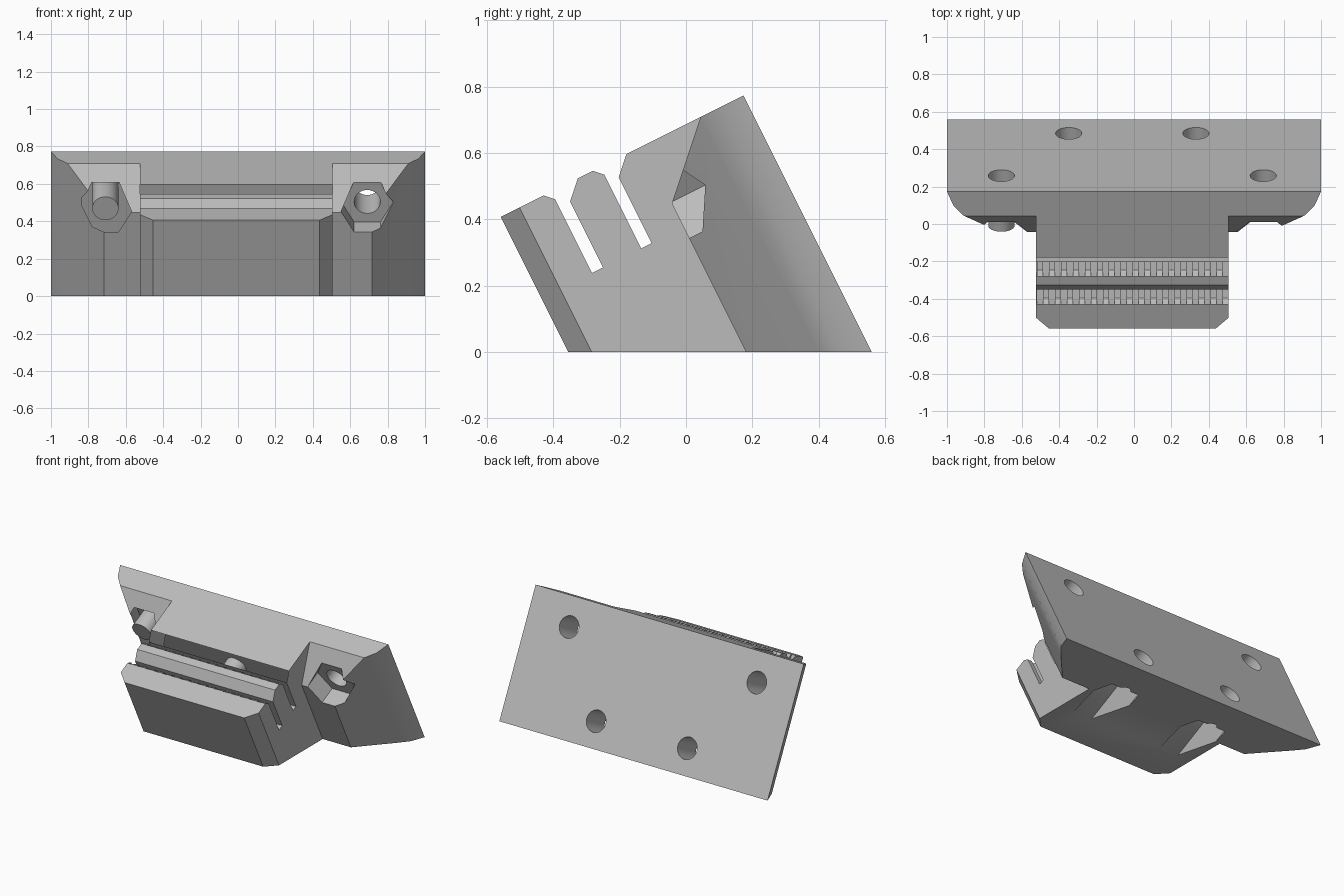
import bpy, bmesh, math
from mathutils import Matrix, Vector

cube = bpy.data.objects.get("Cube")
if cube:
    bpy.data.objects.remove(cube, do_unlink=True)

CX = -0.009          # middle of the stem and fasteners
TOP = 0.864          # height along the tilted back
LEAN = Matrix.Translation((0, 0.56, 0)) @ Matrix.Rotation(math.atan(0.5), 4, 'X')

grey = bpy.data.materials.new("plain grey")
grey.use_nodes = True
COLOUR = (0.5, 0.5, 0.5, 1)
grey.diffuse_color = COLOUR
grey.node_tree.nodes["Principled BSDF"].inputs["Base Color"].default_value = COLOUR


def prism(name, points, sweep, ground=False):
    """Sweep a loop of points (x, depth from back, height), tilt it, optionally trim at the floor."""
    bm = bmesh.new()
    face = bm.faces.new([bm.verts.new((x, -u, v)) for x, u, v in points])
    moved = bmesh.ops.extrude_face_region(bm, geom=[face])["geom"]
    x, u, v = sweep
    bmesh.ops.translate(bm, vec=Vector((x, -u, v)),
                        verts=[g for g in moved if isinstance(g, bmesh.types.BMVert)])
    bm.transform(LEAN)
    if ground:
        cut = bmesh.ops.bisect_plane(bm, geom=bm.verts[:] + bm.edges[:] + bm.faces[:],
                                     plane_co=(0, 0, 0), plane_no=(0, 0, -1), clear_outer=True)
        edges = [g for g in cut["geom_cut"] if isinstance(g, bmesh.types.BMEdge)]
        bmesh.ops.contextual_create(bm, geom=edges)
    bmesh.ops.recalc_face_normals(bm, faces=bm.faces)
    mesh = bpy.data.meshes.new(name)
    bm.to_mesh(mesh)
    bm.free()
    mesh.materials.append(grey)
    obj = bpy.data.objects.new(name, mesh)
    bpy.context.collection.objects.link(obj)
    return obj


def cut(cutter):
    """Subtract a cutter from the body, then discard it."""
    bpy.context.view_layer.objects.active = body
    mod = body.modifiers.new("cut", 'BOOLEAN')
    mod.operation, mod.solver, mod.object = 'DIFFERENCE', 'EXACT', cutter
    bpy.ops.object.modifier_apply(modifier=mod.name)
    bpy.data.objects.remove(cutter, do_unlink=True)


def polygon(x, v, radius, sides, u):
    angles = [2 * math.pi * i / sides for i in range(sides)]
    return [(x + radius * math.cos(a), u, v + radius * math.sin(a)) for a in angles]


# Body: T-shaped plan with rounded plate sides and a chamfered stem front
stem = [(0.514, 0.339), (0.514, 0.755), (0.446, 0.819)]
side = [(1, 0), (0.965, 0.085), (0.91, 0.145), (0.716, 0.339)] + \
       [(x + CX, u) for x, u in stem]
mirror = [(-1, 0), (-0.965, 0.085), (-0.91, 0.145), (-0.716, 0.339)] + \
         [(CX - x, u) for x, u in stem]
body = prism("belt_clamp_body", [(x, u, 0) for x, u in side + mirror[::-1]],
             (0, 0, TOP), ground=True)

# Sloping tops of the two plate ears
for s in (-1, 1):
    wedge = [(0.105, 0.904), (0.36, 0.649), (0.36, 0.904)]
    cut(prism("ear_cutter", [(CX + s * 0.514, u, v) for u, v in wedge], (s * 0.6, 0, 0)))

# Toothed belt slots: wall depth, tooth tip depth, tooth root depth, tooth shift
PITCH = 0.064
for wall, tip, root, shift in ((0.447, 0.482, 0.507, 0), (0.611, 0.648, 0.675, 0.032)):
    comb = [(-0.7, wall, 0.59), (0.7, wall, 0.59), (0.7, tip, 0.59)]
    for i in range(9, -10, -1):
        x = CX + 0.514 - 0.016 + i * PITCH - 8 * PITCH + shift + 8 * PITCH - 0.512
        for px, pu in ((x + 0.016, tip), (x + 0.016, root), (x - 0.016, root), (x - 0.016, tip)):
            comb.append((px, pu, 0.59))
    comb.append((-0.7, tip, 0.59))
    cut(prism("slot_cutter", comb, (0, 0, 0.4)))
    mouth = [(wall - 0.092, 0.904), (wall, 0.812), (tip, 0.838), (tip + 0.066, 0.904)]
    cut(prism("slot_mouth_cutter", [(-0.7, u, v) for u, v in mouth], (1.4, 0, 0)))

# Screw holes through the plate, each leading into a hexagonal nut pocket
for x, v in ((0.7, 0.674), (0.34, 0.168)):
    for s in (-1, 1):
        cut(prism("nut_cutter", polygon(CX + s * x, v, 0.14, 6, 0.2195), (0, 0.42, 0)))
        cut(prism("screw_cutter", polygon(CX + s * x, v, 0.07, 32, -0.1), (0, 0.4, 0)))

# Smooth the holes and rounded sides, keep other edges crisp
bpy.ops.object.select_all(action='DESELECT')
body.select_set(True)
bpy.context.view_layer.objects.active = body
bpy.ops.object.shade_smooth_by_angle(angle=math.radians(30))
